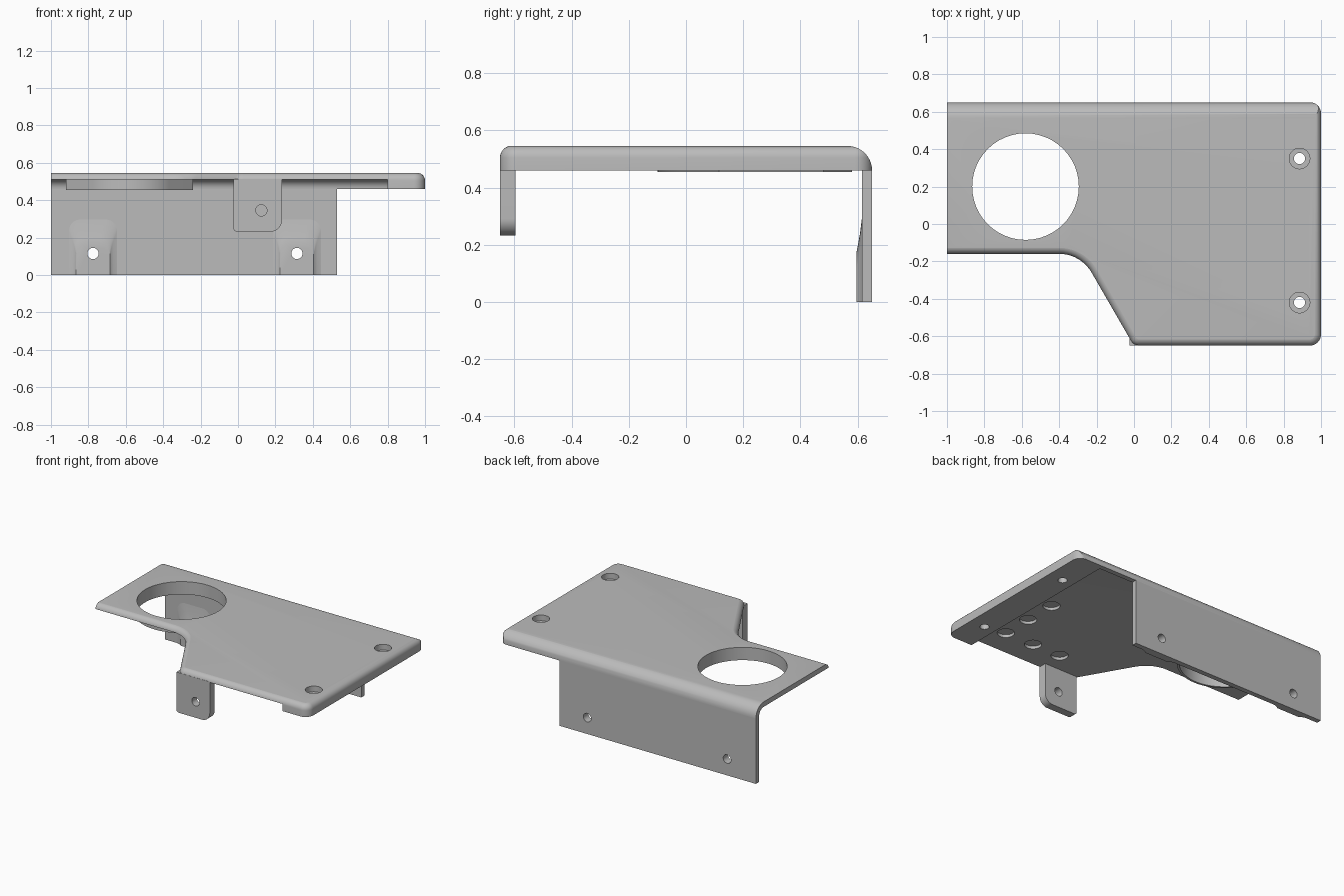
import bpy, bmesh, math
from mathutils import Vector

cube = bpy.data.objects.get("Cube")
if cube:
    bpy.data.objects.remove(cube, do_unlink=True)

GREY = (0.5, 0.5, 0.5, 1)
metal = bpy.data.materials.new("plain grey")
metal.use_nodes = True
metal.diffuse_color = GREY
metal.node_tree.nodes["Principled BSDF"].inputs["Base Color"].default_value = GREY


def rounded(corners, steps=10):
    """Polygon from (a, b, radius) corners, with arcs where radius > 0."""
    out = []
    for i, (a, b, r) in enumerate(corners):
        p = Vector((a, b))
        if r == 0:
            out.append(p)
            continue
        u = (Vector(corners[i - 1][:2]) - p).normalized()
        v = (Vector(corners[(i + 1) % len(corners)][:2]) - p).normalized()
        half = u.angle(v) / 2
        centre = p + (u + v).normalized() * (r / math.sin(half))
        start = p + u * (r / math.tan(half)) - centre
        end = p + v * (r / math.tan(half)) - centre
        sweep = math.pi - 2 * half
        for k in range(steps + 1):
            t = k / steps
            q = start * math.sin((1 - t) * sweep) + end * math.sin(t * sweep)
            out.append(centre + q / math.sin(sweep))
    return out


def circle(a, b, r, n=48):
    return [Vector((a + r * math.cos(2 * math.pi * k / n),
                    b + r * math.sin(2 * math.pi * k / n))) for k in range(n)]


PLACE = {"x": lambda a, b, h: (h, a, b),
         "y": lambda a, b, h: (a, h, b),
         "z": lambda a, b, h: (a, b, h)}


def loft(name, rings, axis="z", top_bevel=0):
    """Skin a list of (outline, height) rings along an axis."""
    bm = bmesh.new()
    loops = [[bm.verts.new(PLACE[axis](p[0], p[1], h)) for p in pts] for pts, h in rings]
    n = len(loops[0])
    for low, high in zip(loops, loops[1:]):
        for i in range(n):
            j = (i + 1) % n
            bm.faces.new((low[i], low[j], high[j], high[i]))
    bm.faces.new(loops[0][::-1])
    lid = bm.faces.new(loops[-1])
    bmesh.ops.recalc_face_normals(bm, faces=bm.faces)
    if top_bevel:
        bmesh.ops.bevel(bm, geom=list(lid.edges), offset=top_bevel, segments=7,
                        profile=0.5, affect="EDGES", clamp_overlap=False)
    mesh = bpy.data.meshes.new(name)
    bm.to_mesh(mesh)
    bm.free()
    mesh.materials.append(metal)
    obj = bpy.data.objects.new(name, mesh)
    bpy.context.collection.objects.link(obj)
    return obj


def prism(name, pts, lo, hi, axis="z", top_bevel=0):
    return loft(name, [(pts, lo), (pts, hi)], axis, top_bevel)


def combine(target, cutter, operation="DIFFERENCE"):
    mod = target.modifiers.new("cut", "BOOLEAN")
    mod.operation, mod.solver, mod.object = operation, "EXACT", cutter
    bpy.context.view_layer.objects.active = target
    bpy.ops.object.modifier_apply(modifier=mod.name)
    bpy.data.objects.remove(cutter, do_unlink=True)


def drill(target, a, b, r, lo, hi, axis="z"):
    combine(target, prism("drill", circle(a, b, r), lo, hi, axis))


TOP, UNDER, RIM = 0.545, 0.51, 0.46

# Top plate: softened outline, trimmed by a profile with a large back bend
outline = rounded([(-1.2, 0.651, 0), (1, 0.651, 0.06), (1, -0.65, 0.06),
                   (-0.002, -0.65, 0.05), (-0.285, -0.16, 0.2), (-1.2, -0.16, 0)])
plate = prism("top_plate", outline, RIM, TOP + 0.001, top_bevel=0.042)
bend = rounded([(-1, 0.3, 0), (0.65, 0.3, 0), (0.65, TOP, 0.085), (-1, TOP, 0)])
combine(plate, prism("bend", bend, -1, 1.2, "x"), "INTERSECT")

# Hollow underside, leaving the thick end block and the back rim
hollow = rounded([(-1.1, 0.2, 0), (0.615, 0.2, 0), (0.615, UNDER, 0.05), (-1.1, UNDER, 0)])
combine(plate, prism("hollow", hollow, -1.3, 0.8, "x"))

# Large opening, counterbored screw holes and blind pockets
HOLE_X, HOLE_Y, HOLE_R = -0.58, 0.2, 0.285
drill(plate, HOLE_X, HOLE_Y, HOLE_R, 0.3, 0.7)
for y in (0.35, -0.42):
    drill(plate, 0.885, y, 0.055, 0.505, 0.7)
    drill(plate, 0.885, y, 0.03, 0.3, 0.7)
for x, y in ((0.675, -0.01), (0.675, -0.24), (0.675, -0.46), (0.45, -0.46), (0.23, -0.46)):
    drill(plate, x, y, 0.055, 0.4, UNDER + 0.02)

# Collar below the large opening: round front, straight sides, chamfered back
w = 0.34
collar_shape = rounded([(HOLE_X, HOLE_Y - 0.3 * math.sqrt(2), 0.3),
                        (HOLE_X + w, 0.116, 0), (HOLE_X + w, 0.48, 0),
                        (HOLE_X + w - 0.1, 0.58, 0), (HOLE_X - w + 0.1, 0.58, 0),
                        (HOLE_X - w, 0.48, 0), (HOLE_X - w, 0.116, 0)], 24)
collar = prism("opening_collar", collar_shape, 0.455, 0.515)
drill(collar, HOLE_X, HOLE_Y, HOLE_R, 0.3, 0.7)

# Back flange
flange = prism("back_flange", rounded([(-1, 0, 0), (0.53, 0, 0), (0.53, RIM, 0), (-1, RIM, 0)]),
               0.615, 0.65, "y")

# Flared pads around the flange holes
pads = []
for x in (-0.775, 0.315):
    rings = []
    for depth, half, height in ((0.595, 0.09, 0.17), (0.601, 0.097, 0.2),
                                (0.608, 0.108, 0.24), (0.6155, 0.13, 0.3)):
        shape = rounded([(x - half, 0, 0), (x + half, 0, 0),
                         (x + half, height, 0.06), (x - half, height, 0.06)])
        rings.append((shape, depth))
    pad = loft("flange_pad", rings, "y")
    for part in (flange, pad):
        drill(part, x, 0.115, 0.03, 0.4, 0.8, "y")
    pads.append(pad)

# Front tab
tab_shape = rounded([(-0.025, 0.232, 0.02), (0.235, 0.232, 0.06), (0.235, 0.514, 0), (-0.025, 0.514, 0)])
tab = prism("front_tab", tab_shape, -0.65, -0.595, "y")
drill(tab, 0.125, 0.345, 0.03, -0.8, -0.4, "y")

# Smooth the curves and keep the edges sharp
bpy.ops.object.select_all(action="DESELECT")
for obj in (plate, collar, flange, tab, *pads):
    obj.select_set(True)
bpy.context.view_layer.objects.active = plate
bpy.ops.object.shade_smooth_by_angle(angle=math.radians(30))
